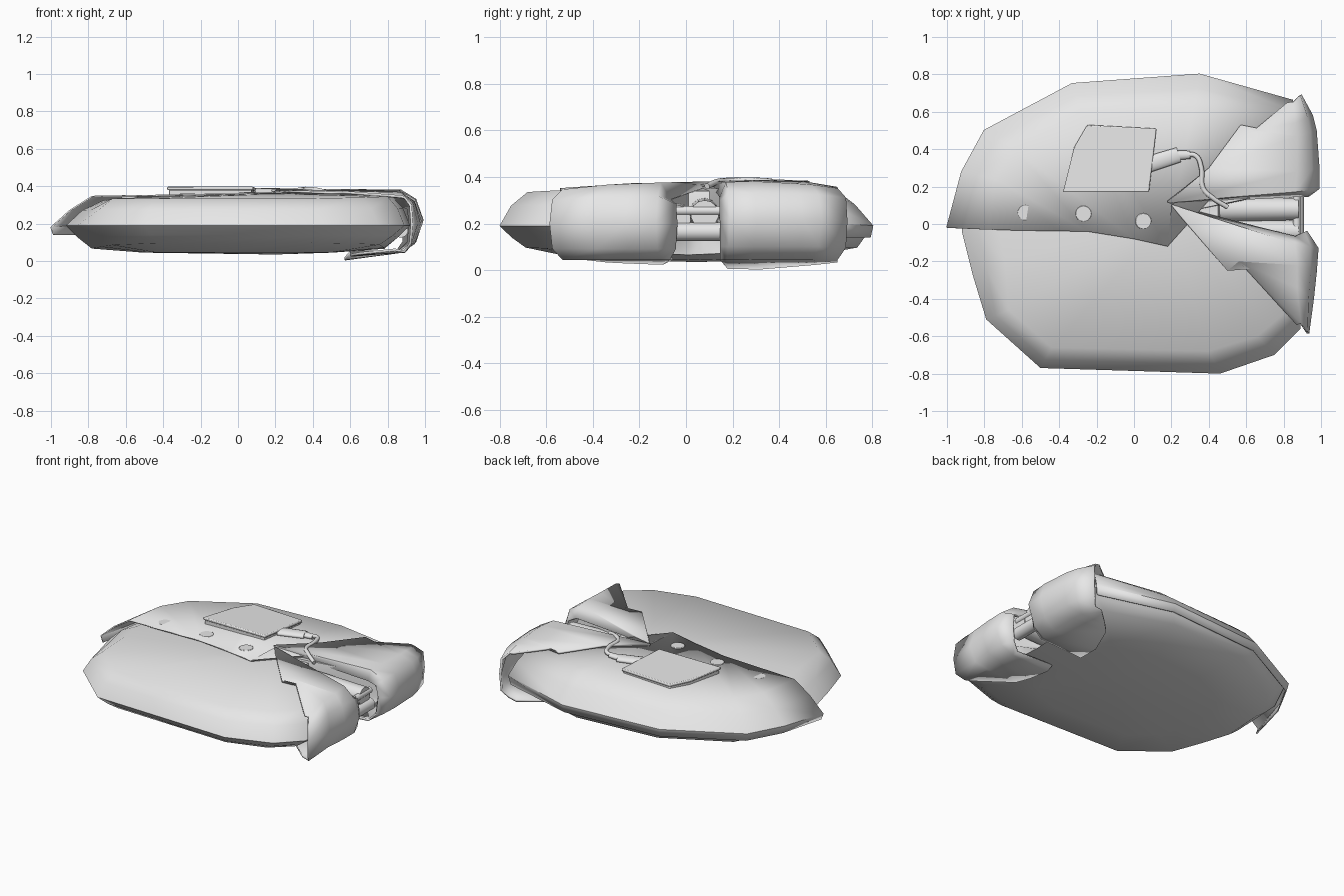
import bpy, bmesh, math
from mathutils import Vector

if "Cube" in bpy.data.objects:
    bpy.data.objects.remove(bpy.data.objects["Cube"])

grey = bpy.data.materials.new("plain_grey")
grey.use_nodes = True
grey.diffuse_color = (0.8, 0.8, 0.8, 1)
grey.node_tree.nodes["Principled BSDF"].inputs["Base Color"].default_value = (0.8, 0.8, 0.8, 1)


def finish(name, bm, angle=35):
    bmesh.ops.recalc_face_normals(bm, faces=bm.faces)
    mesh = bpy.data.meshes.new(name)
    bm.to_mesh(mesh)
    bm.free()
    ob = bpy.data.objects.new(name, mesh)
    bpy.context.collection.objects.link(ob)
    mesh.materials.append(grey)
    bpy.ops.object.select_all(action='DESELECT')
    ob.select_set(True)
    bpy.context.view_layer.objects.active = ob
    bpy.ops.object.shade_smooth_by_angle(angle=math.radians(angle))
    return ob


def skin(name, rows, closed=False, centres=None, thick=0):
    """Join rows of points into a sheet; optional end fans to two centres."""
    bm = bmesh.new()
    grid = [[bm.verts.new(p) for p in row] for row in rows]
    n = len(grid)
    for i in range(n if closed else n - 1):
        a, b = grid[i], grid[(i + 1) % n]
        for j in range(len(a) - 1):
            bm.faces.new((a[j], a[j + 1], b[j + 1], b[j]))
    if centres:
        for c, j in zip(centres, (0, -1)):
            hub = bm.verts.new(c)
            for i in range(n):
                bm.faces.new((hub, grid[i][j], grid[(i + 1) % n][j]))
    ob = finish(name, bm, 50)
    if thick:
        mod = ob.modifiers.new("cloth", 'SOLIDIFY')
        mod.thickness = thick
        mod.offset = 0
    return ob


def bulge(a, b, out, lift):
    """Point between a and b, pushed outward to round the side."""
    a, b = Vector(a), Vector(b)
    m = (a + b) / 2
    side = Vector((b.x - a.x, b.y - a.y, 0))
    return m + side.normalized() * out + Vector((0, 0, lift))


# Padded body: rim point, then top shoulder point
stations = [
    ((-.92, -.04), (-.72, -.04, .325)), ((-.86, -.28), (-.69, -.2, .328)),
    ((-.79, -.51), (-.67, -.46, .335)), ((-.5, -.77), (-.44, -.66, .335)),
    ((.46, -.8), (.4, -.68, .335)), ((.75, -.7), (.66, -.6, .34)),
    ((.89, -.56), (.8, -.48, .345)), ((.92, -.14), (.82, -.12, .35)),
    ((.46, .01), (.45, .01, .34)), ((.46, .1), (.45, .1, .34)),
    ((.92, .2), (.82, .18, .345)), ((.86, .64), (.74, .5, .33)),
    ((.35, .79), (.3, .58, .325)), ((-.32, .74), (-.27, .55, .325)),
    ((-.79, .49), (-.62, .37, .32)), ((-.91, .24), (-.72, .17, .31))]
rows = []
for (x, y), top in stations:
    rim = (x, y, .19)
    # the floor runs on under the gap between the cuffs
    floor_x = .92 if x > .4 and abs(y) < .12 else x
    low = (floor_x * .85, y * (.93 if y > 0 else .86), .065 + .04 * abs(y))
    under = (floor_x * .55, y * .55, .045)
    rows.append([under, low, bulge(low, rim, .004, -.004), rim,
                 bulge(top, rim, .012, .014 if y < 0 else 0), top])
skin("padded_body", rows, True, [(.2, .05, .035), (.2, .05, .36)])

# Back flap lying over the top and tucked just below the rim
flap = [
    ((-1, -.02, .18), (-.78, -.03, .345), (-.6, -.035, .347)),
    ((-.92, .28, .19), (-.74, .24, .345), (-.4, -.038, .351)),
    ((-.8, .5, .19), (-.64, .4, .345), (-.25, -.04, .354)),
    ((-.33, .75, .19), (-.28, .6, .348), (0, -.08, .36)),
    ((.35, .8, .19), (.32, .63, .35), (.18, -.12, .366)),
    ((.85, .66, .2), (.78, .55, .352), (.2, .1, .372))]
rows = []
for rim, top, edge in flap:
    tuck = (rim[0] * .985, rim[1] * .985, .14)
    rows.append([tuck, rim, bulge(top, rim, .008, .008), top, edge])
skin("back_flap", rows, thick=.008)


# Cuffs folded around the left end: upper edge, shoulder, rim, lower edge
def cuff(name, data):
    rows = []
    for edge, shoulder, rim, under in data:
        low = (shoulder[0], shoulder[1], .05)
        rows.append([edge, shoulder, bulge(shoulder, rim, .02, .03), rim,
                     bulge(low, rim, .02, -.03), low, under])
    skin(name, rows, thick=.014)


cuff("back_cuff", [
    ((.2, .115, .36), (.86, .15, .31), (.93, .15, .22), (.6, .15, .05)),
    ((.18, .12, .378), (.86, .175, .372), (.985, .19, .22), (.57, .18, .012)),
    ((.4, .3, .38), (.87, .28, .375), (.985, .3, .22), (.57, .32, .01)),
    ((.57, .53, .375), (.87, .47, .365), (.97, .5, .22), (.64, .5, .025)),
    ((.64, .5, .375), (.86, .54, .36), (.95, .58, .22), (.7, .56, .03)),
    ((.82, .65, .35), (.85, .65, .345), (.89, .69, .21), (.8, .65, .04))])
cuff("front_cuff", [
    ((.21, .095, .36), (.86, -.07, .3), (.92, -.04, .2), (.6, -.06, .05)),
    ((.2, .1, .376), (.86, -.11, .37), (.98, -.13, .2), (.6, -.1, .03)),
    ((.5, -.25, .365), (.87, -.22, .365), (.97, -.26, .2), (.62, -.24, .035)),
    ((.56, -.2, .368), (.87, -.34, .36), (.955, -.4, .2), (.65, -.34, .04)),
    ((.87, -.54, .345), (.89, -.53, .34), (.93, -.585, .2), (.84, -.52, .06))])


# Solid outlines: panel and studs, optionally sloping towards the back
def prism(name, outline, z0, z1, bevel, tilt=0):
    bm = bmesh.new()
    face = bm.faces.new([bm.verts.new((x, y, z0 + tilt * (y - .17))) for x, y in outline])
    up = bmesh.ops.extrude_face_region(bm, geom=[face])["geom"]
    verts = [v for v in up if isinstance(v, bmesh.types.BMVert)]
    bmesh.ops.translate(bm, verts=verts, vec=(0, 0, z1 - z0))
    ob = finish(name, bm)
    mod = ob.modifiers.new("soft_edge", 'BEVEL')
    mod.width = bevel
    mod.segments = 2


panel = [(-.25, .53), (.12, .51), (.08, .17), (-.38, .17), (-.32, .41)]
prism("panel_base", [(x * .96 - .005, y * .97 + .01) for x, y in panel], .345, .38, .004, -.04)
prism("panel_cover", panel, .38, .398, .006, -.04)
for i, (x, y, z) in enumerate([(-.58, .06, .352), (-.27, .055, .36), (.05, .015, .37)]):
    ring = [(x + .043 * math.cos(a * math.pi / 8), y + .043 * math.sin(a * math.pi / 8))
            for a in range(16)]
    prism("stud_%d" % (i + 1), ring, z - .02, z, .003)


# Rods between two points
def rod(name, a, b, r1, r2, flat=1, sides=14):
    a, b = Vector(a), Vector(b)
    bm = bmesh.new()
    bmesh.ops.create_cone(bm, cap_ends=True, segments=sides, radius1=r1, radius2=r2,
                          depth=(b - a).length)
    ob = finish(name, bm)
    ob.rotation_mode = 'QUATERNION'
    ob.rotation_quaternion = (b - a).to_track_quat('Z', 'Y')
    ob.location = (a + b) / 2
    ob.scale = (1, flat, 1)


# Plug and its cable
rod("plug", (.08, .32, .368), (.24, .37, .368), .045, .042, .5)
rod("plug_neck", (.23, .367, .37), (.3, .37, .372), .026, .022, .7)
curve = bpy.data.curves.new("cable", 'CURVE')
curve.dimensions = '3D'
curve.bevel_depth = .013
curve.bevel_resolution = 2
curve.resolution_u = 6
curve.use_fill_caps = True
path = [(.28, .37, .374), (.33, .365, .38), (.36, .3, .384), (.37, .19, .383), (.42, .14, .38), (.5, .09, .36)]
spline = curve.splines.new('BEZIER')
spline.bezier_points.add(len(path) - 1)
for point, co in zip(spline.bezier_points, path):
    point.co = co
    point.handle_left_type = point.handle_right_type = 'AUTO'
cable = bpy.data.objects.new("cable", curve)
cable.data.materials.append(grey)
bpy.context.collection.objects.link(cable)

# Padding seen in the gap between the cuffs
for i, (y, z) in enumerate([(.08, .24), (-.04, .22)]):
    rod("inner_roll_%d" % (i + 1), (.42, y, z), (.88, y, z), .07, .06)
rod("cross_roll_lower", (.87, -.06, .165), (.87, .15, .165), .04, .04)
rod("cross_roll_upper", (.87, -.06, .255), (.87, .15, .255), .02, .02)
